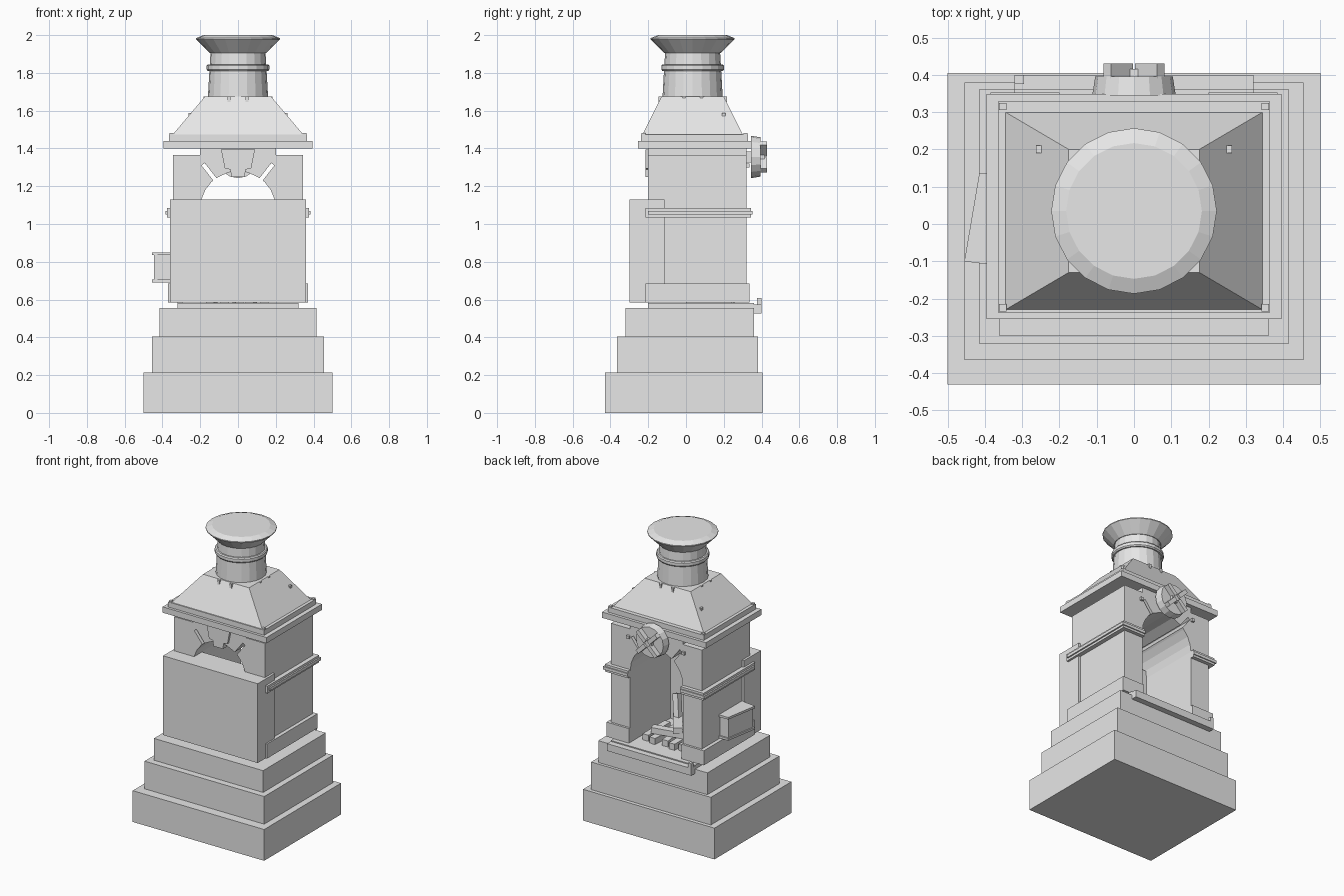
import bpy, bmesh, math
from mathutils import Matrix, Vector

cube = bpy.data.objects.get("Cube")
if cube:
    bpy.data.objects.remove(cube, do_unlink=True)

stone = bpy.data.materials.new("plain_grey")
stone.use_nodes = True
stone.diffuse_color = (0.8, 0.8, 0.8, 1)
stone.node_tree.nodes["Principled BSDF"].inputs["Base Color"].default_value = (0.8, 0.8, 0.8, 1)


def finish(name, bm):
    bmesh.ops.recalc_face_normals(bm, faces=bm.faces)
    mesh = bpy.data.meshes.new(name)
    bm.to_mesh(mesh)
    bm.free()
    mesh.materials.append(stone)
    obj = bpy.data.objects.new(name, mesh)
    bpy.context.collection.objects.link(obj)
    return obj


def box(name, x, y, z, turn=None):
    """Box from (low, high) ranges, optionally turned about its own centre."""
    bm = bmesh.new()
    bmesh.ops.create_cube(bm, size=1)
    size = [r[1] - r[0] for r in (x, y, z)]
    mid = Vector([(r[0] + r[1]) / 2 for r in (x, y, z)])
    bm.transform(Matrix.Translation(mid) @ (turn or Matrix()) @ Matrix.Diagonal((*size, 1)))
    return finish(name, bm)


def prism(name, points, low, high, axis="Y"):
    """Extrude an outline: (x, z) points along y, or (x, y) points along z."""
    place = (lambda p, h: (p[0], h, p[1])) if axis == "Y" else (lambda p, h: (*p, h))
    bm = bmesh.new()
    face = bm.faces.new([bm.verts.new(place(p, low)) for p in points])
    out = bmesh.ops.extrude_face_region(bm, geom=[face])
    shift = Vector(place((0, 0), high - low))
    bmesh.ops.translate(bm, vec=shift, verts=[v for v in out["geom"] if isinstance(v, bmesh.types.BMVert)])
    return finish(name, bm)


def lathe(name, profile, sides, matrix):
    """Closed round solid from (radius, height) rings."""
    bm = bmesh.new()
    rings = []
    for r, h in profile:
        rings.append([bm.verts.new((r * math.cos(math.tau * i / sides), r * math.sin(math.tau * i / sides), h))
                      for i in range(sides)])
    for a, b in zip(rings, rings[1:]):
        for i in range(sides):
            j = (i + 1) % sides
            bm.faces.new((a[i], a[j], b[j], b[i]))
    bm.faces.new(rings[0])
    bm.faces.new(rings[-1])
    bm.transform(matrix)
    return finish(name, bm)


def rot(degrees, axis):
    return Matrix.Rotation(math.radians(degrees), 4, axis)


# Stepped plinth
box("plinth_lower", (-0.5, 0.5), (-0.43, 0.405), (0, 0.215))
box("plinth_middle", (-0.455, 0.455), (-0.365, 0.38), (0.215, 0.405))
box("plinth_upper", (-0.415, 0.415), (-0.32, 0.36), (0.405, 0.555))
box("hearth_floor", (-0.32, 0.32), (-0.2, 0.36), (0.555, 0.582))

# Arched furnace body, with a radial joint slot on each side of the arch
arch = []
for i in range(13):
    deg = 180 - 15 * i
    if deg in (60, 120):
        spread = 3 if deg == 60 else -3
        mid = 52 if deg == 60 else 128
        ring = [(mid + 3, 0.2), (mid + 2, 0.3), (mid - 2, 0.3), (mid - 3, 0.2)]
    else:
        ring = [(deg, 0.2)]
    arch += [(r * math.cos(math.radians(d)), 1.08 + r * math.sin(math.radians(d))) for d, r in ring]
outline = [(-0.345, 0.585), (-0.2, 0.585)] + arch + [(0.2, 0.585), (0.345, 0.585), (0.345, 1.365), (-0.345, 1.365)]
prism("furnace_body", outline, -0.2, 0.32)
box("roof_support", (-0.2, 0.2), (-0.2, 0.32), (1.365, 1.4))
half = [(0.09, 1.395), (0.07, 1.295), (0.04, 1.288), (0.036, 1.25)]
prism("keystone", half + [(-x, z) for x, z in reversed(half)], -0.215, -0.17)

# Front wall and the bands around the side piers
box("front_wall", (-0.36, 0.36), (-0.30, -0.115), (0.585, 1.13))
for side, s in (("left", 1), ("right", -1)):
    def span(a, b):
        return tuple(sorted((s * a, s * b)))
    box(side + "_lower_band", span(0.2, 0.37), (-0.215, 0.335), (0.585, 0.685))
    box(side + "_upper_band", span(0.2, 0.375), (-0.215, 0.345), (1.035, 1.085))
    box(side + "_band_lip", span(0.2, 0.385), (-0.2, 0.352), (1.05, 1.07))
    box(side + "_arch_peg", span(0.2, 0.22), (0.315, 0.335), (1.3, 1.32))

# Rear sill
box("rear_sill", (-0.32, 0.32), (0.355, 0.4), (0.525, 0.575))
box("sill_catch", (-0.32, -0.295), (0.375, 0.4), (0.575, 0.607))

# Fire logs
for i in range(5):
    x = -0.14 + 0.07 * i
    box("fire_log", (x - 0.022, x + 0.022), (0, 0.24 + 0.015 * (i % 2)), (0.583, 0.625), rot(4 * (i % 3 - 1), "Z"))
box("cross_log", (-0.13, 0.13), (0.13, 0.18), (0.625, 0.665), rot(12, "Z"))
box("cross_log", (-0.03, 0.03), (-0.02, 0.2), (0.66, 0.7), rot(35, "Z"))
box("leaning_log", (0.03, 0.07), (0.0, 0.04), (0.65, 0.84), rot(14, "Y") @ rot(15, "X"))

# Side bellows
sack = [(-0.34, 0.125), (-0.41, 0.125), (-0.445, -0.095), (-0.34, -0.1)]
board = [(-0.34, 0.135), (-0.415, 0.135), (-0.455, -0.1), (-0.34, -0.115)]
prism("bellows_sack", sack, 0.7, 0.84, "Z")
prism("bellows_bottom_board", board, 0.69, 0.705, "Z")
prism("bellows_top_board", board, 0.835, 0.85, "Z")

# Cornice and hood
box("cornice_lower", (-0.395, 0.395), (-0.255, 0.348), (1.4, 1.44))
box("cornice_upper", (-0.365, 0.365), (-0.237, 0.328), (1.44, 1.475))
bm = bmesh.new()
bmesh.ops.create_cube(bm, size=1)
for v in bm.verts:
    low = v.co.z < 0
    wide, deep = (0.345, 0.265) if low else (0.175, 0.165)
    v.co = (math.copysign(wide, v.co.x), 0.035 + math.copysign(deep, v.co.y), 1.474 if low else 1.675)
finish("hood", bm)

# Chimney, collar and flared cap
at = Matrix.Translation((0, 0.035, 0))
lathe("chimney", [(0.16, 1.66), (0.155, 1.75), (0.145, 1.92)], 20, at)
lathe("chimney_collar", [(0.16, 1.81), (0.166, 1.818), (0.166, 1.838), (0.16, 1.845)], 20, at)
lathe("chimney_cap", [(0.15, 1.905), (0.222, 1.978), (0.222, 1.984), (0.182, 2.0)], 20, at)

# Rivets on the hood
for i in range(12):
    a = math.tau * (i + 0.5) / 12
    x, y = 0.18 * math.cos(a), 0.035 + 0.18 * math.sin(a)
    box("hood_rivet", (x - 0.008, x + 0.008), (y - 0.008, y + 0.008), (1.645, 1.675))
for s in (1, -1):
    box("side_rivet", (s * 0.255 - 0.008, s * 0.255 + 0.008), (0.19, 0.21), (1.565, 1.588))
    for y in (-0.225, 0.315):
        box("corner_rivet", (s * 0.352 - 0.01, s * 0.352 + 0.01), (y - 0.01, y + 0.01), (1.47, 1.483))

# Rear wheel with a crossed handle
lathe("rear_wheel", [(0.112, -0.345), (0.104, -0.395)], 16,
      Matrix.Translation((0, 0, 1.355)) @ rot(90, "X"))
box("wheel_axle", (-0.03, 0.03), (0.3, 0.415), (1.325, 1.385))
for angle in (45, 135, 225, 315):
    a = math.radians(angle)
    x, z = 0.06 * math.cos(a), 1.355 + 0.06 * math.sin(a)
    box("wheel_handle", (x - 0.042, x + 0.042), (0.39, 0.43), (z - 0.014, z + 0.014), rot(-angle, "Y"))
